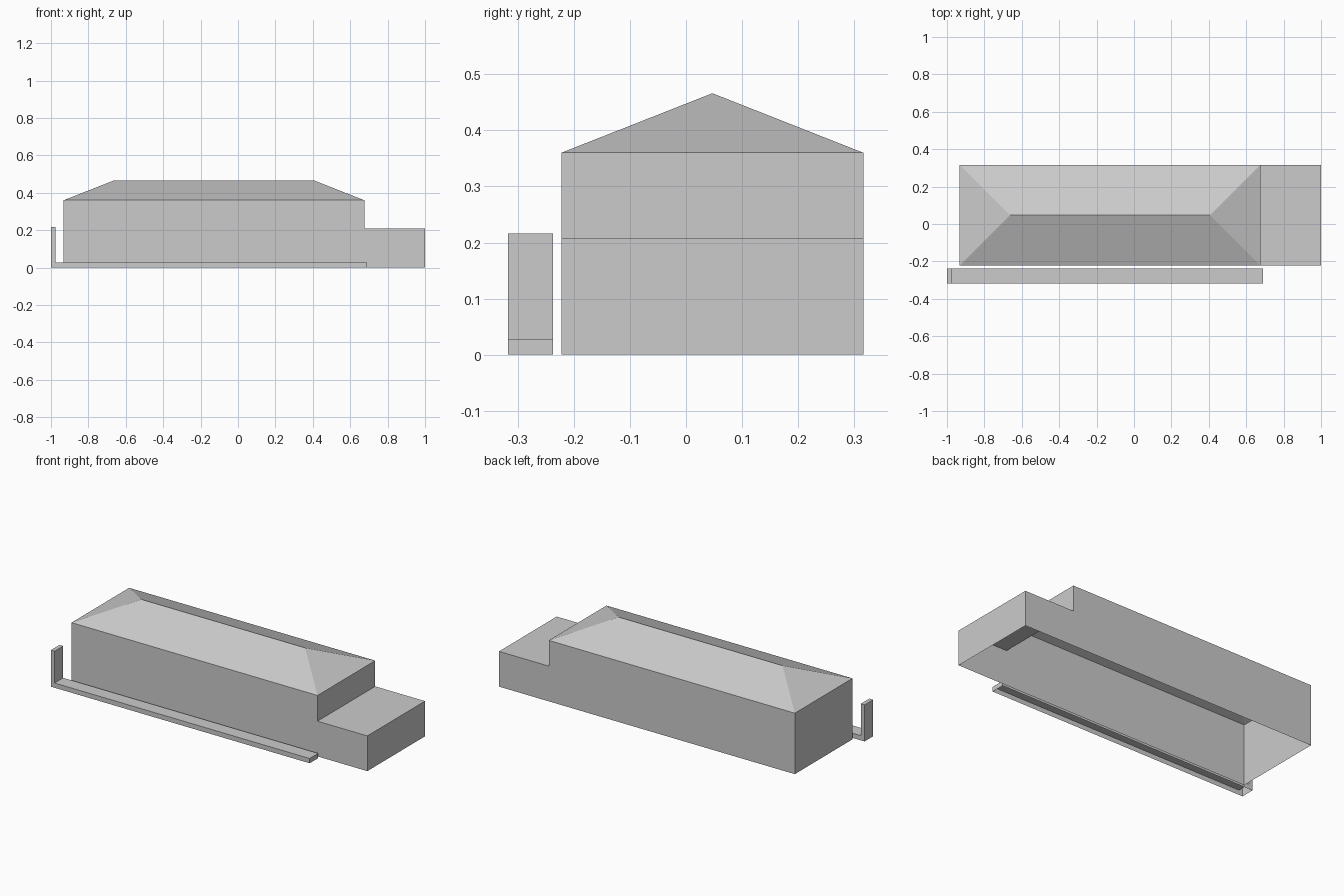
import bpy
import bmesh

cube = bpy.data.objects.get("Cube")
if cube:
    bpy.data.objects.remove(cube, do_unlink=True)

# One plain grey for everything
GREY = (0.6, 0.6, 0.6, 1.0)
grey = bpy.data.materials.new("plain_grey")
grey.use_nodes = True
grey.diffuse_color = GREY
grey.node_tree.nodes["Principled BSDF"].inputs["Base Color"].default_value = GREY


def finish(name, bm):
    mesh = bpy.data.meshes.new(name)
    bm.to_mesh(mesh)
    bm.free()
    mesh.materials.append(grey)
    obj = bpy.data.objects.new(name, mesh)
    bpy.context.collection.objects.link(obj)
    return obj


def open_shell(name, profile, y0, y1, skip=()):
    """Sweep an x-z outline along y, closed at both ends, open underneath.
    Segments listed in skip are left open."""
    bm = bmesh.new()
    front = [bm.verts.new((x, y0, z)) for x, z in profile]
    back = [bm.verts.new((x, y1, z)) for x, z in profile]
    bm.faces.new(front[::-1])
    bm.faces.new(back)
    for i in range(len(profile) - 1):
        if i not in skip:
            bm.faces.new((front[i], front[i + 1], back[i + 1], back[i]))
    return finish(name, bm)


def hip_roof(name, x0, x1, y0, y1, eave, ridge):
    """Four slopes of equal pitch meeting in a central ridge."""
    bm = bmesh.new()
    mid, run = (y0 + y1) / 2, (y1 - y0) / 2
    points = [(x0, y0, eave), (x1, y0, eave), (x1, y1, eave), (x0, y1, eave),
              (x0 + run, mid, ridge), (x1 - run, mid, ridge)]
    a, b, c, d, left, right = [bm.verts.new(p) for p in points]
    for face in ((a, b, right, left), (b, c, right),
                 (c, d, left, right), (d, a, left)):
        bm.faces.new(face)
    return finish(name, bm)


WEST, EAST, END = -0.932, 0.675, 1.0
FRONT, BACK = -0.222, 0.316
EAVE, RIDGE, LOW = 0.36, 0.466, 0.208

# Hall walls with the lower flat-roofed annex, open below the hip roof
open_shell("building_walls",
           [(WEST, 0), (WEST, EAVE), (EAST, EAVE), (EAST, LOW),
            (END, LOW), (END, 0)],
           FRONT, BACK, skip=(1,))

hip_roof("hip_roof", WEST, EAST, FRONT, BACK, EAVE, RIDGE)

# Long low platform with an upright slab at one end
open_shell("platform_and_end_slab",
           [(-1.0, 0), (-1.0, 0.216), (-0.976, 0.216), (-0.976, 0.028),
            (0.69, 0.028), (0.69, 0)],
           -0.317, -0.237)
